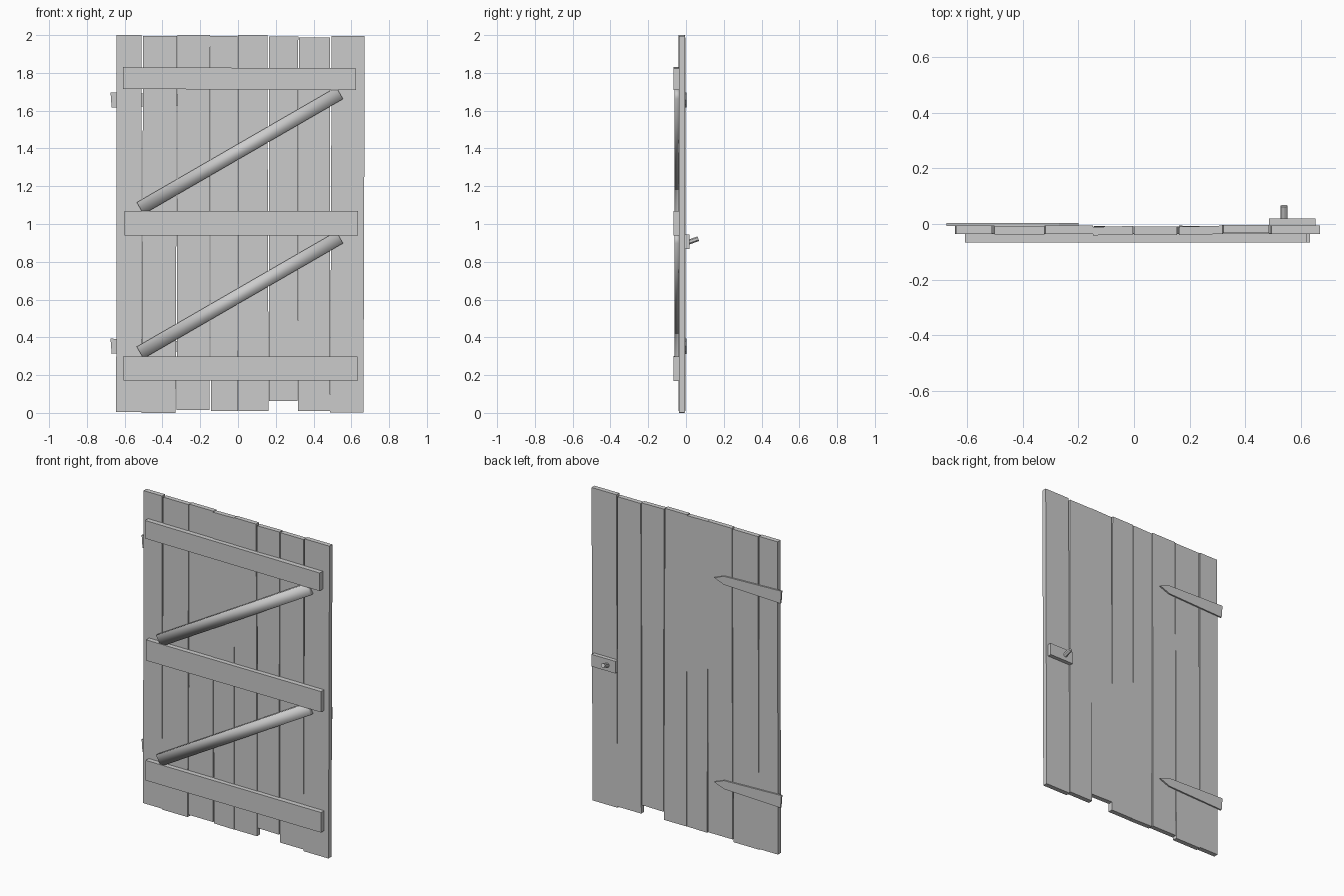
import bpy, math
from mathutils import Vector

if "Cube" in bpy.data.objects:
    bpy.data.objects.remove(bpy.data.objects["Cube"])


def prism(name, outline, y0, y1, smooth=False, twist=0.0):
    """Extrude an x/z outline from y0 to y1; twist tilts its lower corners in y."""
    n = len(outline)
    cx = sum(p[0] for p in outline) / n
    cz = sum(p[1] for p in outline) / n
    verts = []
    for y in (y0, y1):
        for x, z in outline:
            sx = 1 if x > cx else -1
            sz = 1 if z > cz else -1
            verts.append((x, y + twist * sx * sz, z))
    faces = [tuple(range(n)), tuple(range(2 * n - 1, n - 1, -1))]
    faces += [(i, i + n, (i + 1) % n + n, (i + 1) % n) for i in range(n)]
    me = bpy.data.meshes.new(name)
    me.from_pydata(verts, [], faces)
    me.update()
    ob = bpy.data.objects.new(name, me)
    bpy.context.collection.objects.link(ob)
    if smooth:
        me.polygons.foreach_set("use_smooth", [True] * len(me.polygons))
    return ob


# Planks: left/right at bottom, left/right at top, bottom z, top z, y shift, twist
planks = [
    (-0.645, -0.511, -0.642, -0.511, 0.005, 2.000, 0.000, 0.000),
    (-0.511, -0.330, -0.502, -0.323, 0.000, 1.996, -0.001, 0.000),
    (-0.325, -0.152, -0.319, -0.147, 0.016, 2.000, 0.000, 0.000),
    (-0.144, -0.001, -0.147, -0.003, 0.010, 1.996, -0.003, 0.002),
    (0.002, 0.162, 0.000, 0.155, 0.010, 2.000, -0.003, 0.000),
    (0.163, 0.316, 0.163, 0.319, 0.062, 1.992, -0.002, 0.002),
    (0.318, 0.486, 0.322, 0.486, 0.010, 1.988, 0.003, 0.000),
    (0.488, 0.664, 0.496, 0.671, 0.001, 1.996, 0.000, 0.000),
]
for i, (bl, br, tl, tr, zb, zt, dy, tw) in enumerate(planks):
    prism(f"plank_{i + 1}", [(bl, zb), (br, zb), (tr, zt), (tl, zt)],
          -0.036 + dy, -0.006 + dy, twist=tw)

# Horizontal rails on the front, each slightly crooked
rails = [
    ("bottom", -0.605, 0.633, 0.172, 0.300, -0.002),
    ("middle", -0.602, 0.634, 0.938, 1.070, 0.000),
    ("top", -0.609, 0.624, 1.715, 1.830, -0.006),
]
for label, x0, x1, z0, z1, dz in rails:
    prism(f"rail_{label}", [(x0, z0), (x1, z0 + dz), (x1, z1 + dz), (x0, z1)], -0.067, -0.035)

# Diagonal braces
a = math.radians(30)
u = Vector((math.cos(a), math.sin(a)))
v = Vector((-u.y, u.x))
for label, cz in (("lower", 0.624), ("upper", 1.388)):
    c = Vector((0.01, cz))
    pts = [c + u * s * 0.61 + v * t * 0.036 for s, t in ((-1, -1), (1, -1), (1, 1), (-1, 1))]
    prism(f"brace_{label}", [tuple(p) for p in pts], -0.062, -0.033, smooth=True)

# Pointed hinge straps on the back
for label, z in (("lower", 0.353), ("upper", 1.657)):
    prism(f"hinge_strap_{label}",
          [(-0.669, z - 0.040), (-0.27, z - 0.027), (-0.20, z),
           (-0.27, z + 0.027), (-0.675, z + 0.040)], -0.008, 0.003)

# Latch plate and its peg handle
prism("latch_plate", [(0.486, 0.868), (0.654, 0.868), (0.654, 0.945), (0.486, 0.945)],
      -0.007, 0.019)
start, end = Vector((0.541, 0.008, 0.902)), Vector((0.541, 0.065, 0.922))
bpy.ops.mesh.primitive_cylinder_add(vertices=12, radius=0.013, depth=(end - start).length,
                                    location=(start + end) / 2)
peg = bpy.context.object
peg.name = "latch_peg"
peg.rotation_euler = (end - start).to_track_quat('Z', 'Y').to_euler()
bpy.ops.object.shade_smooth_by_angle()
